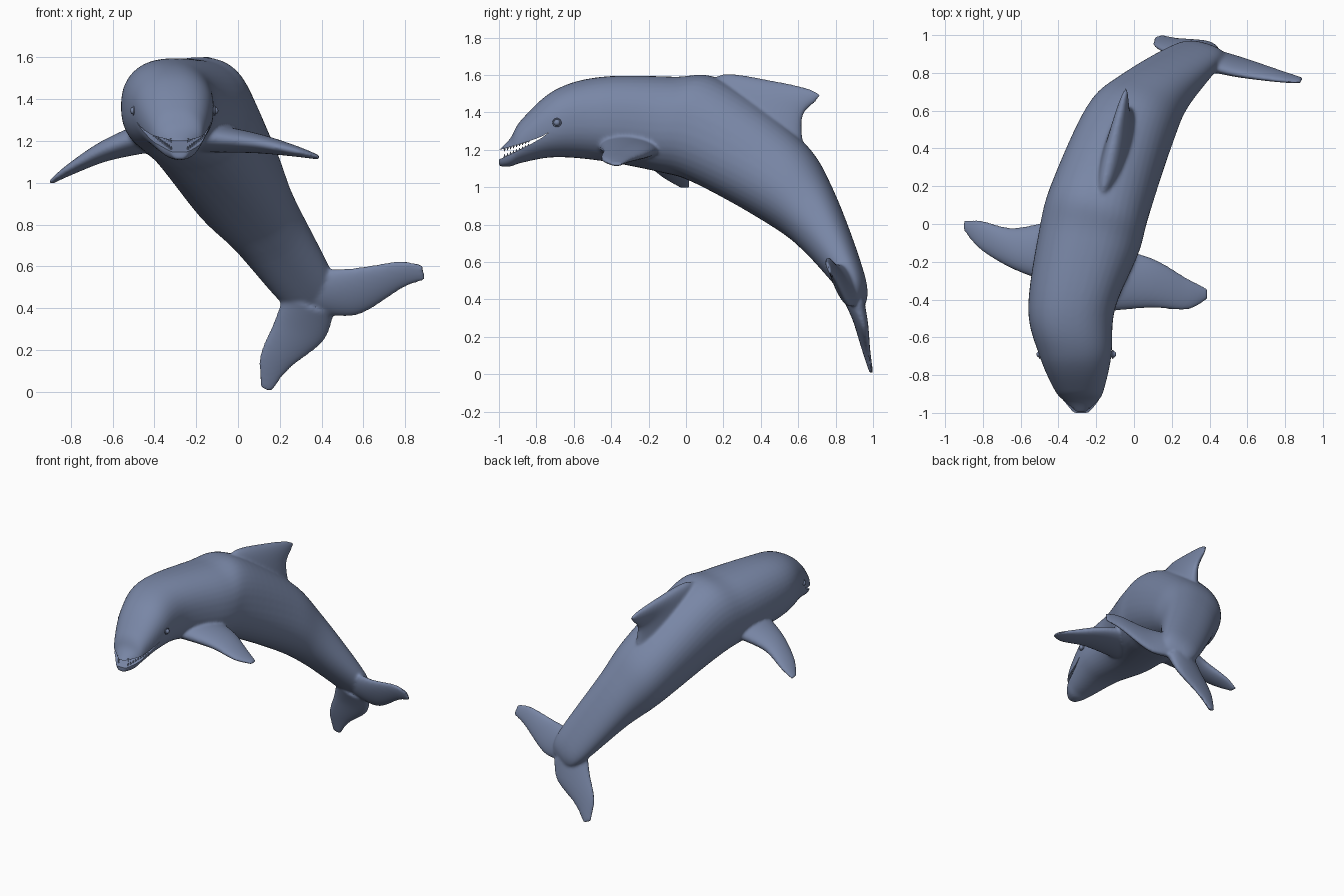
import bpy, bmesh, math
from mathutils import Vector

cube = bpy.data.objects.get("Cube")
if cube:
    bpy.data.objects.remove(cube, do_unlink=True)

skin = bpy.data.materials.new("slate_blue_skin")
skin.use_nodes = True
skin.diffuse_color = (.19, .24, .38, 1)
skin.node_tree.nodes["Principled BSDF"].inputs["Base Color"].default_value = skin.diffuse_color


def add_object(name, bm):
    bmesh.ops.recalc_face_normals(bm, faces=bm.faces)
    mesh = bpy.data.meshes.new(name)
    bm.to_mesh(mesh)
    bm.free()
    mesh.materials.append(skin)
    obj = bpy.data.objects.new(name, mesh)
    bpy.context.collection.objects.link(obj)
    return obj


def activate(obj):
    bpy.ops.object.select_all(action="DESELECT")
    obj.select_set(True)
    bpy.context.view_layer.objects.active = obj


def apply_modifier(obj, kind, **settings):
    activate(obj)
    mod = obj.modifiers.new(kind.title(), kind)
    for key, value in settings.items():
        setattr(mod, key, value)
    bpy.ops.object.modifier_apply(modifier=mod.name)


def blend(a, b, c, d, t):
    """Smooth curve from b to c, with a and d as neighbours."""
    return b + ((c - a) * t + (2 * a - 5 * b + 4 * c - d) * t ** 2
                + (3 * b - a - 3 * c + d) * t ** 3) / 2


def rounded(value, power):
    return math.copysign(abs(value) ** power, value)


def loft(name, sections, power=1, steps=8, sides=40):
    """Smooth tube through sections (centre, half axis, half axis); power below 1 is boxier."""
    padded = [sections[0], *sections, sections[-1]]
    dense = [[blend(*vecs, s / steps) for vecs in zip(*padded[i:i + 4])]
             for i in range(len(sections) - 1) for s in range(steps)]
    dense.append(sections[-1])
    bm = bmesh.new()
    angles = [math.tau * k / sides for k in range(sides)]
    rings = [[bm.verts.new(c + u * rounded(math.cos(a), power) + v * rounded(math.sin(a), power))
              for a in angles] for c, u, v in dense]
    for r, s in zip(rings, rings[1:]):
        for k in range(sides):
            bm.faces.new((r[k - 1], r[k], s[k], s[k - 1]))
    bm.faces.new(rings[0])
    bm.faces.new(rings[-1])
    return add_object(name, bm)


def fin(name, thickness, chord, *rows):
    """Tapering blade; rows hold x, y, z of the section centre and half chord."""
    chord = Vector(chord).normalized()
    centres = [Vector(row[:3]) for row in rows]
    normal = (centres[-1] - centres[0]).cross(chord).normalized()
    sections = []
    for i, (centre, row) in enumerate(zip(centres, rows)):
        taper = (1 - i / (len(rows) - 1)) ** 1.3
        sections.append((centre, chord * row[3], normal * (thickness * taper + .01)))
    return loft(name, sections)


# Trunk, beak to tail: x, back y, back z, belly y, belly z, half width
trunk = [
    (-.28, -1, 1.2, -1, 1.11, .04),
    (-.28, -.94, 1.26, -.94, 1.11, .09),
    (-.29, -.88, 1.36, -.88, 1.13, .13),
    (-.31, -.7, 1.52, -.7, 1.16, .19),
    (-.33, -.45, 1.59, -.45, 1.14, .23),
    (-.24, -.06, 1.59, -.14, 1.08, .27),
    (-.18, .2, 1.57, .05, 1.02, .27),
    (-.02, .61, 1.26, .45, .8, .24),
    (.11, .78, 1, .63, .66, .19),
    (.34, .95, .54, .84, .43, .14),
    (.42, .94, .4, .91, .37, .07)]
sections = []
for x, back_y, back_z, belly_y, belly_z, width in trunk:
    centre = Vector((x, (back_y + belly_y) / 2, (back_z + belly_z) / 2))
    # The trunk turns and rolls gradually toward the tail
    turn = -.3 * min(max(centre.y * 2 + .8, 0), 1)
    roll = .6 * max((centre.y + .3) / 1.2, 0) ** 1.5
    dy, dz = back_y - centre.y, back_z - centre.z
    sections.append((centre, Vector((1, turn, roll)).normalized() * width,
                     Vector((-turn * dy - roll * dz, dy, dz))))
body = loft("body", sections, power=.87)

left_flipper = fin("left_flipper", .065, (0, 1, 0), (-.2, -.29, 1.22, .18),
                   (.08, -.31, 1.19, .135), (.28, -.37, 1.15, .085), (.39, -.37, 1.12, .03))
right_flipper = fin("right_flipper", .065, (0, 1, -.1), (-.43, -.15, 1.22, .17),
                    (-.64, -.13, 1.15, .11), (-.81, -.06, 1.06, .08), (-.9, -.01, 1, .03))
dorsal_fin = fin("dorsal_fin", .075, (.25, .85, -.45), (-.1, .36, 1.36, .31),
                 (-.1, .41, 1.49, .25), (-.07, .59, 1.51, .12), (-.05, .69, 1.51, .04))
left_fluke = fin("left_fluke", .045, (.1, .35, -.95), (.36, .88, .48, .11),
                 (.56, .83, .48, .12), (.78, .78, .56, .07), (.89, .76, .57, .04))
right_fluke = fin("right_fluke", .045, (.92, .2, -.37), (.34, .89, .42, .13),
                  (.29, .93, .29, .13), (.175, .96, .14, .08), (.135, .99, .01, .03))

# Fuse trunk and fins into one skin with soft joints
activate(body)
for part in (left_flipper, right_flipper, dorsal_fin, left_fluke, right_fluke):
    part.select_set(True)
bpy.ops.object.join()
apply_modifier(body, "REMESH", mode="VOXEL", voxel_size=.009)
apply_modifier(body, "SMOOTH", factor=.5, iterations=12)


def lip(t):
    """Upper lip line from the mouth corner (0) to past the beak tip (1)."""
    return Vector((-.28, -.73 - .32 * t, 1.295 - .11 * t ** .75))


def gape(t):
    return Vector((0, 0, -.06 * t))


# Open mouth: a wedge cut from side to side
bm = bmesh.new()
along = [i / 8 for i in range(9)]
outline = [lip(t) for t in along] + [lip(t) + gape(t) for t in reversed(along[1:])]
reach = Vector((.4, 0, 0))
face = bm.faces.new([bm.verts.new(p - reach) for p in outline])
extruded = bmesh.ops.extrude_face_region(bm, geom=[face])["geom"]
bmesh.ops.translate(bm, vec=reach * 2, verts=[g for g in extruded if isinstance(g, bmesh.types.BMVert)])
cutter = add_object("mouth_cutter", bm)
cutter.hide_render = True
apply_modifier(body, "BOOLEAN", operation="DIFFERENCE", object=cutter)
bpy.data.objects.remove(cutter, do_unlink=True)
activate(body)
bpy.ops.object.shade_smooth_by_angle(angle=math.radians(40))

# Small teeth along both jaws
for jaw, point in (("upper", -1), ("lower", 1)):
    bm = bmesh.new()
    for side in (-1, 1):
        for i in range(9):
            t = .75 - .05 * i
            root = lip(t) + (gape(t) if point > 0 else Vector())
            height = .014 * t
            tooth = bmesh.ops.create_cone(bm, cap_ends=True, segments=6, radius1=.007,
                                          radius2=.001, depth=height * 2)["verts"]
            bmesh.ops.scale(bm, vec=(1, 1, point), verts=tooth)
            root.x += side * (.04 + .01 * i)
            root.z += point * height / 2
            bmesh.ops.translate(bm, verts=tooth, vec=root)
    add_object(jaw + "_teeth", bm)

# Eyes with a rounded lid ring
for label, side in (("right", -1), ("left", 1)):
    place = (-.305 + side * .193, -.69, 1.345)
    bpy.ops.mesh.primitive_uv_sphere_add(segments=20, ring_count=12, radius=.018, location=place)
    bpy.context.object.name = label + "_eye"
    bpy.context.object.data.materials.append(skin)
    bpy.ops.object.shade_smooth()
    bpy.ops.mesh.primitive_torus_add(major_segments=24, minor_segments=8, major_radius=.02,
                                     minor_radius=.004, location=place, rotation=(0, math.pi / 2, 0))
    bpy.context.object.name = label + "_eyelid"
    bpy.context.object.data.materials.append(skin)
    bpy.ops.object.shade_smooth()
